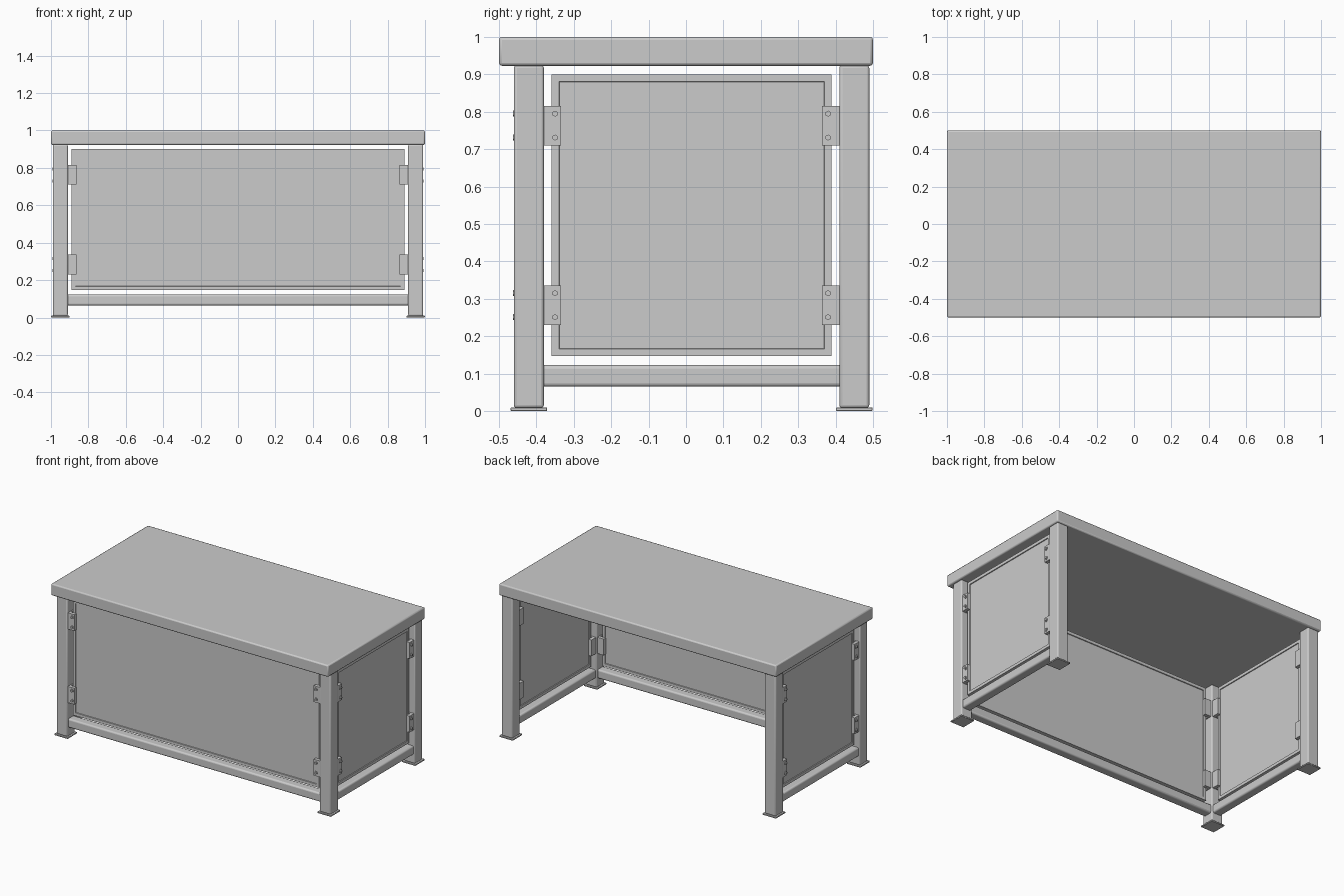
import bpy, bmesh, math
from mathutils import Matrix, Vector

if "Cube" in bpy.data.objects:
    bpy.data.objects.remove(bpy.data.objects["Cube"])


def add_box(bm, lo, hi):
    lo, hi = Vector(lo), Vector(hi)
    m = Matrix.Translation((lo + hi) / 2) @ Matrix.Diagonal((*(hi - lo), 1))
    return bmesh.ops.create_cube(bm, size=1, matrix=m)["verts"]


def finish(name, bm, loc=(0, 0, 0), rot=0.0, bevel=0.0, segs=2):
    bmesh.ops.recalc_face_normals(bm, faces=bm.faces)
    me = bpy.data.meshes.new(name)
    bm.to_mesh(me)
    bm.free()
    ob = bpy.data.objects.new(name, me)
    bpy.context.collection.objects.link(ob)
    ob.location, ob.rotation_euler.z = loc, rot
    bpy.ops.object.select_all(action='DESELECT')
    ob.select_set(True)
    bpy.context.view_layer.objects.active = ob
    bpy.ops.object.shade_smooth_by_angle(angle=math.radians(35))
    if bevel:
        b = ob.modifiers.new("bevel", 'BEVEL')
        b.width, b.segments = bevel, segs
    return ob


def box(name, lo, hi, bevel=0.0, segs=2, **kw):
    bm = bmesh.new()
    add_box(bm, lo, hi)
    return finish(name, bm, bevel=bevel, segs=segs, **kw)


# Framed board: both faces inset, then pushed in slightly
def panel(name, half, loc, rot):
    bm = bmesh.new()
    add_box(bm, (-half, -0.013, 0.147), (half, 0.013, 0.9))
    big = [f for f in bm.faces if abs(f.normal.y) > 0.9]
    bmesh.ops.inset_individual(bm, faces=big, thickness=0.027)
    bmesh.ops.inset_individual(bm, faces=big, thickness=0.002, depth=-0.005)
    finish(name, bm, loc, rot)


# U-shaped clamp on the leg, open towards the panel
def bracket(name, s, half, z, loc, rot):
    bm = bmesh.new()
    x0, x1, xw = s * half, s * (half - 0.046), s * (half - 0.008)
    for xa, xb, ya, yb in ((x0, xw, -0.034, 0.034),
                           (x0, x1, -0.034, -0.013),
                           (x0, x1, 0.013, 0.034)):
        add_box(bm, (min(xa, xb), ya, z - 0.053), (max(xa, xb), yb, z + 0.053))
    finish(name, bm, loc, rot)


# Washer with a hex head
def bolt(name, x, z, loc, rot):
    bm = bmesh.new()
    for r, sides, y, d in ((0.011, 16, -0.0355, 0.003), (0.008, 6, -0.0395, 0.007)):
        m = Matrix.Translation((x, y, z)) @ Matrix.Rotation(math.pi / 2, 4, 'X')
        bmesh.ops.create_cone(bm, cap_ends=True, segments=sides, radius1=r,
                              radius2=r, depth=d, matrix=m)
    finish(name, bm, loc, rot)


# Table top
box("table_top", (-1, -0.5, 0.923), (1, 0.5, 1), bevel=0.008, segs=2)

# Legs and foot plates
for sx, xs in (("left", -0.95), ("right", 0.95)):
    for sy, ys in (("front", -0.42), ("back", 0.45)):
        box(f"{sy}_{sx}_leg", (-0.04, -0.04, 0.008), (0.04, 0.04, 0.925),
            bevel=0.008, segs=3, loc=(xs, ys, 0))
        box(f"{sy}_{sx}_foot_plate", (-0.049, -0.049, 0), (0.049, 0.049, 0.01),
            bevel=0.002, segs=1, loc=(xs, ys, 0))

# Three closed sides: lower rail, panel, clamps and bolts
for side, span, loc, rot in (("front", 0.91, (0, -0.42, 0), 0),
                             ("right", 0.395, (0.95, 0.015, 0), math.pi / 2),
                             ("left", 0.395, (-0.95, 0.015, 0), -math.pi / 2)):
    box(f"{side}_rail", (-span - 0.01, -0.03, 0.065), (span + 0.01, 0.03, 0.123),
        bevel=0.01, segs=3, loc=loc, rot=rot)
    panel(f"{side}_panel", span - 0.021, loc, rot)
    for s in (-1, 1):
        for level, z in (("lower", 0.283), ("upper", 0.763)):
            bracket(f"{side}_{level}_bracket", s, span, z, loc, rot)
            for dz in (-0.032, 0.032):
                bolt(f"{side}_{level}_bolt", s * (span - 0.03), z + dz, loc, rot)
